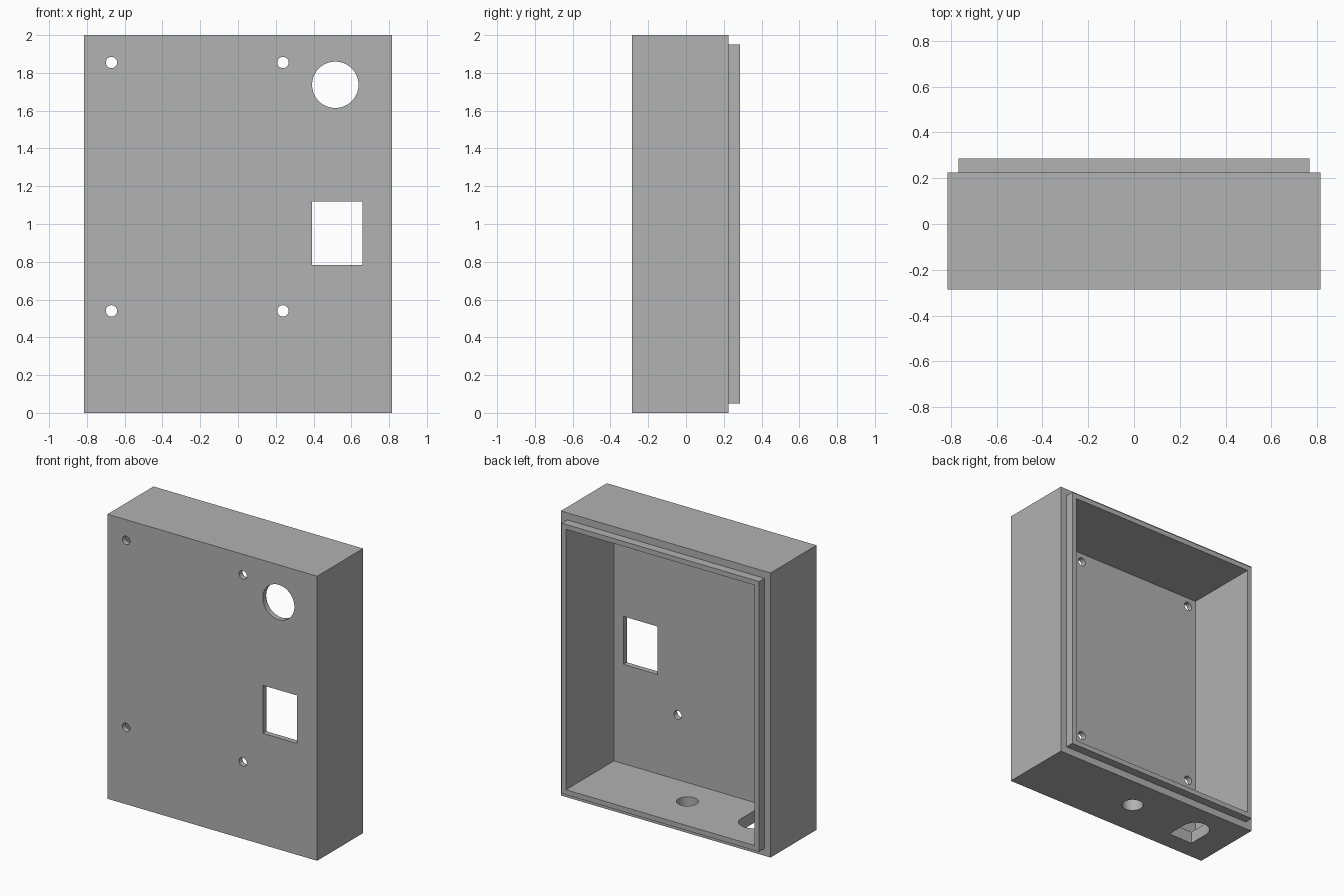
import bpy, bmesh, math
from mathutils import Matrix, Vector

cube = bpy.data.objects.get("Cube")
if cube:
    bpy.data.objects.remove(cube, do_unlink=True)

# Plain grey plastic
grey = bpy.data.materials.new("grey plastic")
grey.use_nodes = True
colour = (0.445, 0.445, 0.445, 1)
grey.diffuse_color = colour
grey.node_tree.nodes["Principled BSDF"].inputs["Base Color"].default_value = colour


def finish(bm, name):
    bmesh.ops.recalc_face_normals(bm, faces=bm.faces)
    mesh = bpy.data.meshes.new(name)
    bm.to_mesh(mesh)
    bm.free()
    mesh.materials.append(grey)
    obj = bpy.data.objects.new(name, mesh)
    bpy.context.collection.objects.link(obj)
    return obj


def box(name, low, high):
    low, high = Vector(low), Vector(high)
    bm = bmesh.new()
    bmesh.ops.create_cube(bm, size=1, matrix=Matrix.Translation((low + high) / 2)
                          @ Matrix.Diagonal((high - low).to_4d()))
    return finish(bm, name)


def prism(name, outline, start, offset):
    """Extrude a 3D outline along an offset."""
    bm = bmesh.new()
    face = bm.faces.new([bm.verts.new(Vector(start) + Vector(p)) for p in outline])
    new = bmesh.ops.extrude_face_region(bm, geom=[face])["geom"]
    bmesh.ops.translate(bm, vec=offset,
                        verts=[v for v in new if isinstance(v, bmesh.types.BMVert)])
    return finish(bm, name)


def arc(radius, sweep, count):
    return [(radius * math.cos(sweep * i / count), radius * math.sin(sweep * i / count))
            for i in range(count + 1)]


def combine(target, tool, operation):
    mod = target.modifiers.new(operation.lower(), "BOOLEAN")
    mod.operation = operation
    mod.solver = "EXACT"
    mod.object = tool
    bpy.context.view_layer.objects.active = target
    bpy.ops.object.modifier_apply(modifier=mod.name)
    bpy.data.objects.remove(tool, do_unlink=True)


W, FRONT, REAR, LIP = 0.815, -0.285, 0.225, 0.285
INNER, FLOOR = 0.733, 0.085

# Enclosure with a raised lip round its open back
case = box("enclosure", (-W, FRONT, 0), (W, REAR, 2))
combine(case, box("lip", (-0.767, 0, 0.05), (0.767, LIP, 1.95)), "UNION")
combine(case, box("cavity", (-INNER, FRONT + 0.038, FLOOR),
                  (INNER, 0.5, 2 - FLOOR)), "DIFFERENCE")

# Front panel: four screw holes, a large round opening and a window
holes = [(x, z, 0.03) for x in (-0.67, 0.238) for z in (0.54, 1.855)]
holes.append((0.515, 1.737, 0.123))
for x, z, r in holes:
    ring = [(u, 0, v) for u, v in arc(r, math.tau, 40)[:-1]]
    combine(case, prism("round_cutter", ring, (x, -0.4, z), (0, 0.25, 0)), "DIFFERENCE")
combine(case, box("window_cutter", (0.393, -0.4, 0.783), (0.66, -0.15, 1.12)), "DIFFERENCE")

# Bottom wall: a cable hole and an arched socket opening
ring = [(u, v, 0) for u, v in arc(0.07, math.tau, 40)[:-1]]
combine(case, prism("cable_cutter", ring, (0, -0.015, -0.1), (0, 0, 0.3)), "DIFFERENCE")
r = 0.094
arch = [(u, v, 0) for u, v in arc(r, math.pi, 24)] + [(-r, -0.15, 0), (r, -0.15, 0)]
combine(case, prism("socket_cutter", arch, (-0.523, 0, -0.1), (0, 0, 0.3)), "DIFFERENCE")

# Smooth hole walls, crisp edges
bpy.ops.object.select_all(action="DESELECT")
case.select_set(True)
bpy.context.view_layer.objects.active = case
bpy.ops.object.shade_smooth_by_angle(angle=math.radians(30))
